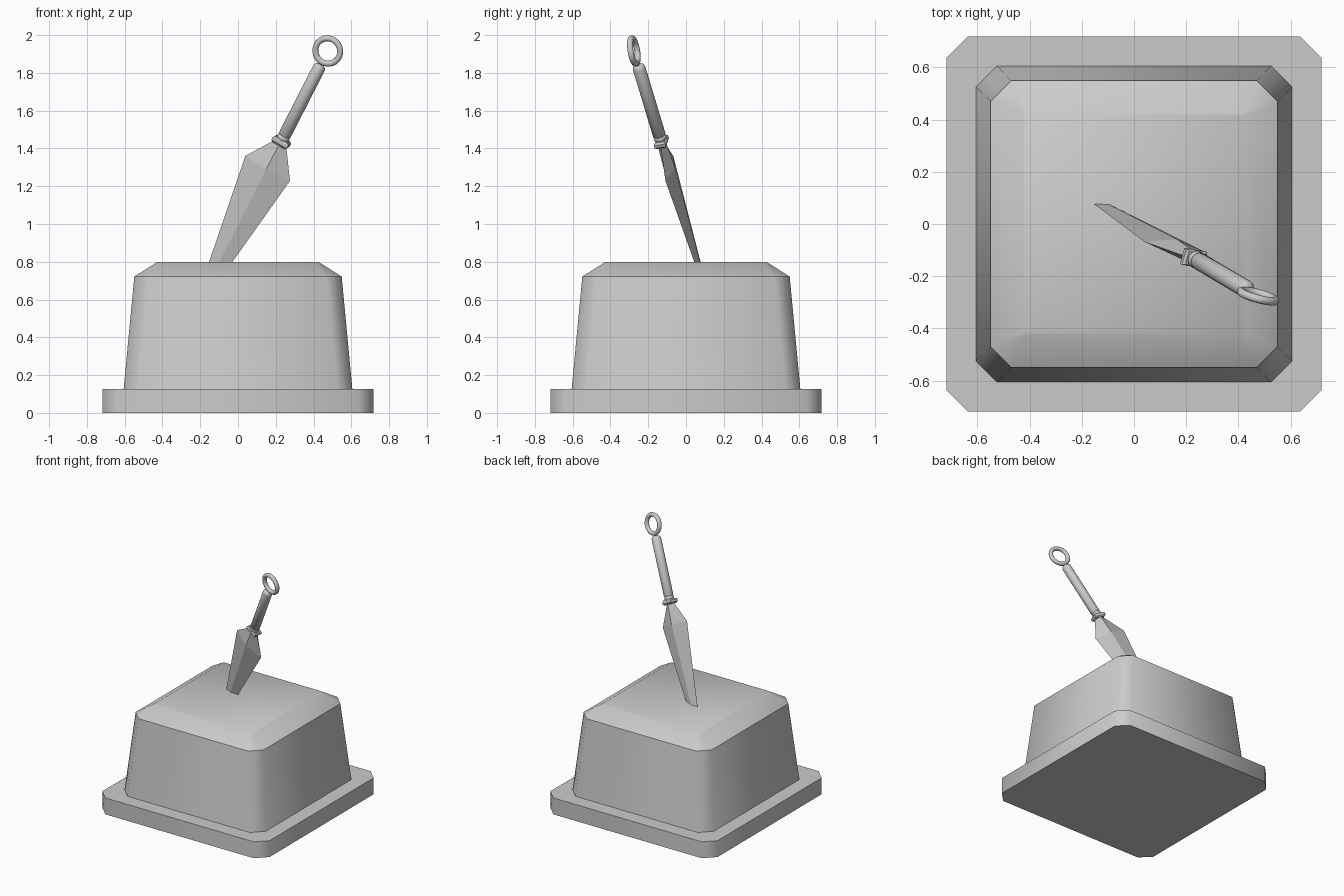
import bpy, bmesh, math
from mathutils import Matrix, Vector

if "Cube" in bpy.data.objects:
    bpy.data.objects.remove(bpy.data.objects["Cube"])


def finish(name, bm, smooth=None, matrix=None):
    bmesh.ops.recalc_face_normals(bm, faces=bm.faces)
    me = bpy.data.meshes.new(name)
    bm.to_mesh(me)
    bm.free()
    ob = bpy.data.objects.new(name, me)
    bpy.context.collection.objects.link(ob)
    if matrix:
        ob.matrix_world = matrix
    if smooth:
        bpy.ops.object.select_all(action='DESELECT')
        bpy.context.view_layer.objects.active = ob
        ob.select_set(True)
        bpy.ops.object.shade_smooth_by_angle(angle=math.radians(smooth))
    return ob


def loft(rings, closed=False):
    """Skin equal-length point rings; cap the ends or close into a loop."""
    bm = bmesh.new()
    vs = [[bm.verts.new(p) for p in r] for r in rings]
    n = len(vs[0])
    pairs = list(zip(vs, vs[1:])) + ([(vs[-1], vs[0])] if closed else [])
    for a, b in pairs:
        for i in range(n):
            bm.faces.new((a[i], a[(i + 1) % n], b[(i + 1) % n], b[i]))
    if not closed:
        bm.faces.new(vs[0])
        bm.faces.new(vs[-1])
    return bm


def octagon(h, c, z):
    """Square of half width h with corners cut by c."""
    k = h - c
    return [(h, -k, z), (h, k, z), (k, h, z), (-k, h, z),
            (-h, k, z), (-h, -k, z), (-k, -h, z), (k, -h, z)]


def circle(r, z, n=20):
    return [(r * math.cos(i * math.tau / n), r * math.sin(i * math.tau / n), z)
            for i in range(n)]


def diamond(x, y, z):
    return [(x, 0, z), (0, y, z), (-x, 0, z), (0, -y, z)]


def rect(x, y, z):
    return [(x, -y, z), (x, y, z), (-x, y, z), (-x, -y, z)]


# Stone pedestal
finish("plinth", loft([octagon(.717, .08, 0), octagon(.717, .08, .127)]), 50)
finish("block", loft([octagon(.606, .08, .12), octagon(.549, .079, .722),
                      octagon(.425, .012, .80)]), 50)

# Leaning knife: local origin at ring centre, z along the grip, x across the blade
axis = Vector((.44, -.26, .86)).normalized()
side = Vector((.86, -.15, -.49))
side = (side - axis * side.dot(axis)).normalized()
back = axis.cross(side)
frame = Matrix((side, back, axis)).transposed().to_4x4()
frame.translation = (.475, -.276, 1.916)

# Blade with a central ridge, tip buried in the block
finish("blade", loft([diamond(.002, .001, -1.675), diamond(.137, .031, -.723),
                      diamond(.03, .024, -.56)]), None, frame)
# Guard plate
finish("guard", loft([rect(.038, .024, -.578), rect(.047, .032, -.568),
                      rect(.047, .032, -.552), rect(.038, .026, -.542)]), None, frame)
# Collar and round grip
finish("collar", loft([circle(.026, -.55), circle(.034, -.54),
                       circle(.034, -.527), circle(.026, -.518)]), 50, frame)
finish("grip", loft([circle(.026, -.525), circle(.034, -.515), circle(.034, -.105),
                     circle(.029, -.093), circle(.018, -.084)]), 50, frame)
# Pommel ring in the blade plane
ring = []
for i in range(32):
    a = i * math.tau / 32
    ring.append([((.068 + .016 * math.cos(b)) * math.cos(a), .016 * math.sin(b),
                  (.068 + .016 * math.cos(b)) * math.sin(a))
                 for b in (j * math.tau / 12 for j in range(12))])
finish("pommel_ring", loft(ring, True), 60, frame)
